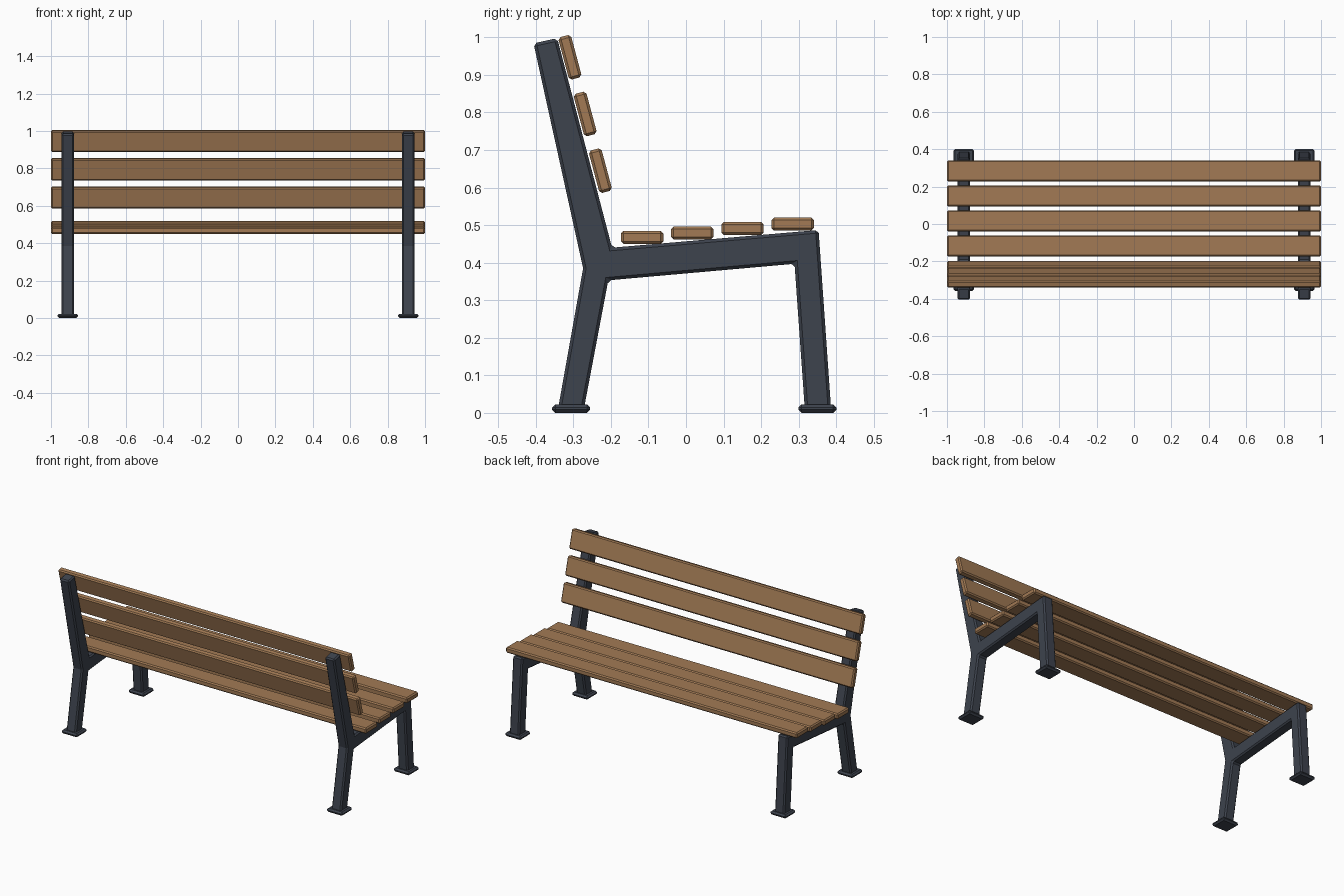
import bpy, bmesh, math

if "Cube" in bpy.data.objects:
    bpy.data.objects.remove(bpy.data.objects["Cube"])


def material(name, rgb):
    m = bpy.data.materials.new(name)
    m.diffuse_color = (*rgb, 1)
    m.use_nodes = True
    m.node_tree.nodes["Principled BSDF"].inputs["Base Color"].default_value = m.diffuse_color
    return m


wood = material("warm wood", (0.36, 0.195, 0.09))
iron = material("dark grey metal", (0.047, 0.056, 0.075))


def finish(bm, name, mat, bevel):
    bmesh.ops.recalc_face_normals(bm, faces=bm.faces)
    me = bpy.data.meshes.new(name)
    bm.to_mesh(me)
    bm.free()
    me.materials.append(mat)
    ob = bpy.data.objects.new(name, me)
    bpy.context.collection.objects.link(ob)
    mod = ob.modifiers.new("bevel", "BEVEL")
    mod.width = bevel
    mod.segments = 1
    mod.limit_method = "ANGLE"
    mod.angle_limit = math.radians(30)
    return ob


def box(name, loc, size, mat, bevel, tilt=0):
    bm = bmesh.new()
    bmesh.ops.create_cube(bm, size=1)
    bmesh.ops.scale(bm, vec=size, verts=bm.verts)
    ob = finish(bm, name, mat, bevel)
    ob.location = loc
    ob.rotation_euler.x = tilt
    return ob


# Side frame outline (y, z): back post, rear leg, seat rail and front leg in one
outline = [(-0.406, 0.984), (-0.274, 0.385), (-0.340, 0.015), (-0.271, 0.015),
           (-0.207, 0.353), (0.289, 0.397), (0.316, 0.015), (0.386, 0.015),
           (0.353, 0.487), (-0.197, 0.440), (-0.343, 0.998)]

for side, label in ((-1, "left"), (1, "right")):
    bm = bmesh.new()
    face = bm.faces.new([bm.verts.new((side * 0.91 - 0.033, y, z)) for y, z in outline])
    ext = bmesh.ops.extrude_face_region(bm, geom=[face])
    moved = [v for v in ext["geom"] if isinstance(v, bmesh.types.BMVert)]
    bmesh.ops.translate(bm, vec=(0.066, 0, 0), verts=moved)
    finish(bm, label + "_side_frame", iron, 0.008)
    # Foot plates
    for y, end in ((-0.306, "rear"), (0.350, "front")):
        box(f"{label}_{end}_foot", (side * 0.91, y, 0.0115),
            (0.11, 0.102, 0.023), iron, 0.009)

# Seat slats, stepping up along the sloped rail
for i in range(4):
    box(f"seat_slat_{i + 1}", (0, -0.117 + 0.1337 * i, 0.4675 + 0.0117 * i),
        (2, 0.113, 0.035), wood, 0.007)

# Leaning back slats
for i in range(3):
    box(f"back_slat_{i + 1}", (0, -0.228 - 0.0405 * i, 0.645 + 0.151 * i),
        (2, 0.035, 0.117), wood, 0.007, math.radians(15))
